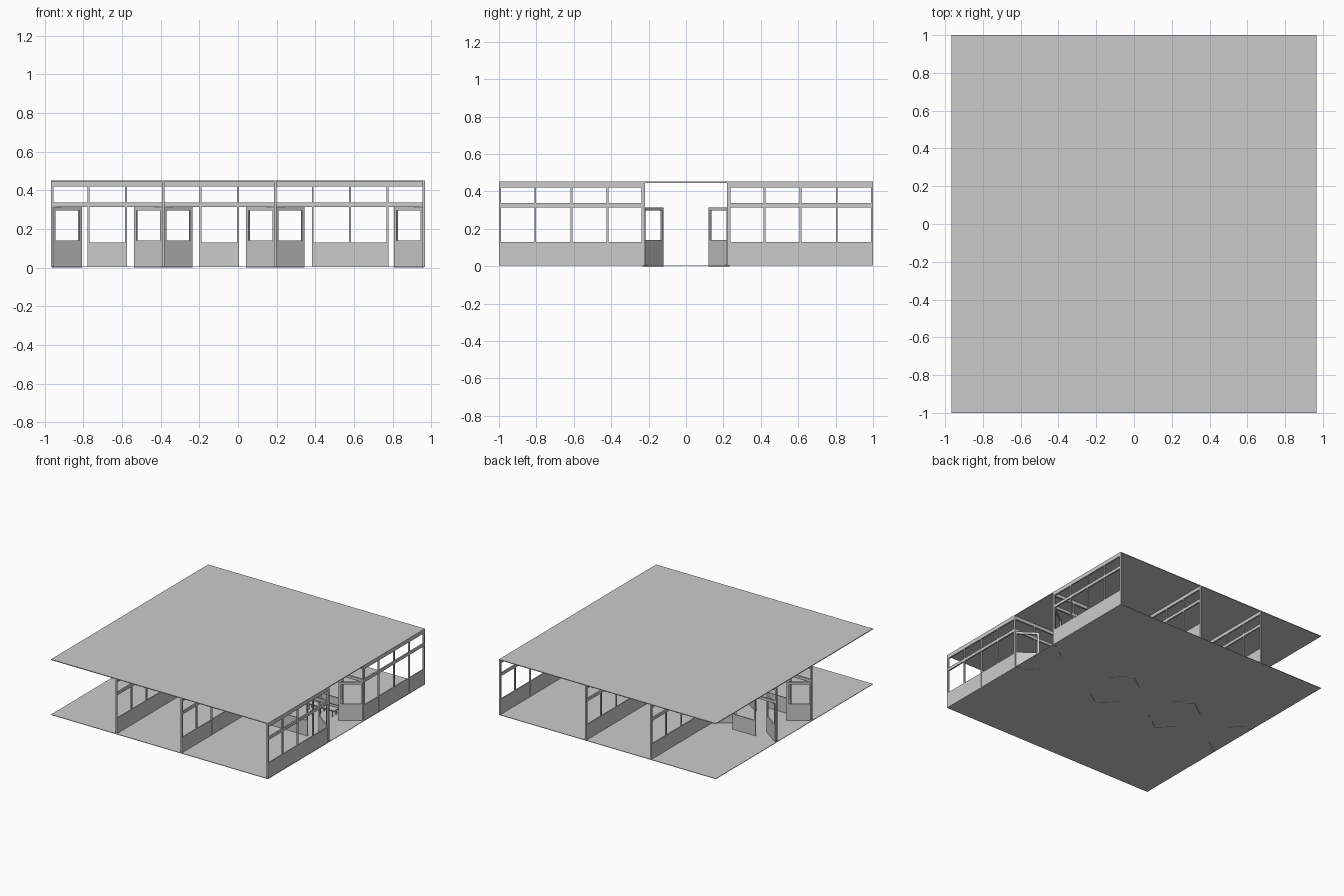
import bpy, bmesh, math
from mathutils import Matrix, Vector

if "Cube" in bpy.data.objects:
    bpy.data.objects.remove(bpy.data.objects["Cube"])

X, Y = 0.967, 1.0          # half footprint
BAY = 2 * X / 10           # window bay width
WALL_Y = 0.225             # corridor wall position
Z0, SILL, DOOR, TOP = 0.004, 0.13, 0.315, 0.446


def build(name, boxes, matrix=Matrix.Identity(4)):
    """One object from boxes given as (x0, x1, y0, y1, z0, z1)."""
    bm = bmesh.new()
    for x0, x1, y0, y1, z0, z1 in boxes:
        size = Matrix.Diagonal((x1 - x0, y1 - y0, z1 - z0, 1))
        mid = Matrix.Translation(((x0 + x1) / 2, (y0 + y1) / 2, (z0 + z1) / 2))
        bmesh.ops.create_cube(bm, size=1, matrix=matrix @ mid @ size)
    bmesh.ops.recalc_face_normals(bm, faces=bm.faces)
    mesh = bpy.data.meshes.new(name)
    bm.to_mesh(mesh)
    bm.free()
    obj = bpy.data.objects.new(name, mesh)
    bpy.context.collection.objects.link(obj)
    return obj


def glazed_wall(name, length, bays, matrix, doors=()):
    """Wall along local x: sill panels, posts, transom and top rail."""
    t = 0.006
    step = length / bays
    boxes = [(0, length, -t, t, DOOR, 0.338), (0, length, -t, t, 0.42, TOP)]
    for i in range(bays + 1):
        w = t if i in (0, bays) else 0.005
        c = min(max(i * step, w), length - w)
        boxes.append((c - w, c + w, -w, w, Z0, TOP))
    for i in range(bays):
        if i not in doors:
            boxes.append((i * step, (i + 1) * step, -t * 0.7, t * 0.7, Z0, SILL))
    return build(name, boxes, matrix)


# floor and roof slabs
build("floor", [(-X, X, -Y, Y, 0.003, 0.007)])
build("roof", [(-X, X, -Y, Y, TOP, 0.452)])

# door hinges: (x of hinge, swing direction along x)
p1, p2 = -X + 3 * BAY, -X + 6 * BAY
hinges = [(-X + 0.008, 1), (p1, -1), (p1, 1), (p2, -1), (p2, 1), (X - 0.008, -1)]
door_bays = (0, 2, 3, 5, 6, 9)

for side, label in ((-1, "front"), (1, "back")):
    # corridor wall
    glazed_wall(label + "_corridor_wall", 2 * X, 10,
                Matrix.Translation((-X, side * WALL_Y, 0)), door_bays)

    # partitions between rooms and the right end wall
    for n, x in enumerate((p1, p2, X - 0.006)):
        m = (Matrix.Translation((x, side * WALL_Y, 0))
             @ Matrix.Rotation(side * math.pi / 2, 4, 'Z'))
        glazed_wall(f"{label}_partition_{n + 1}", Y - WALL_Y, 4, m)

    # half-glazed doors standing open into the corridor
    for n, (x, d) in enumerate(hinges):
        along = Vector((d * math.cos(0.62), -side * math.sin(0.62), 0))
        m = (Matrix.Translation((x, side * (WALL_Y + 0.004), 0))
             @ Matrix.Rotation(math.atan2(along.y, along.x), 4, 'Z'))
        w, f, t = 0.182, 0.016, 0.005
        build(f"{label}_door_{n + 1}", [
            (0, w, -t, t, 0, 0.14), (0, w, -t, t, 0.297, DOOR),
            (0, f, -t, t, 0.14, 0.297), (w - f, w, -t, t, 0.14, 0.297)], m)

# waiting bench along the back corridor wall
x0, x1 = 0.40, 0.76
bench = [(x0, x1, 0.14, 0.20, 0.056, 0.062), (x0, x1, 0.198, 0.203, 0.056, 0.08)]
for i in range(4):
    x = x0 + 0.02 + i * (x1 - x0 - 0.04) / 3
    bench += [(x - 0.003, x + 0.003, y - 0.003, y + 0.003, Z0, 0.058) for y in (0.148, 0.192)]
build("bench", bench)
